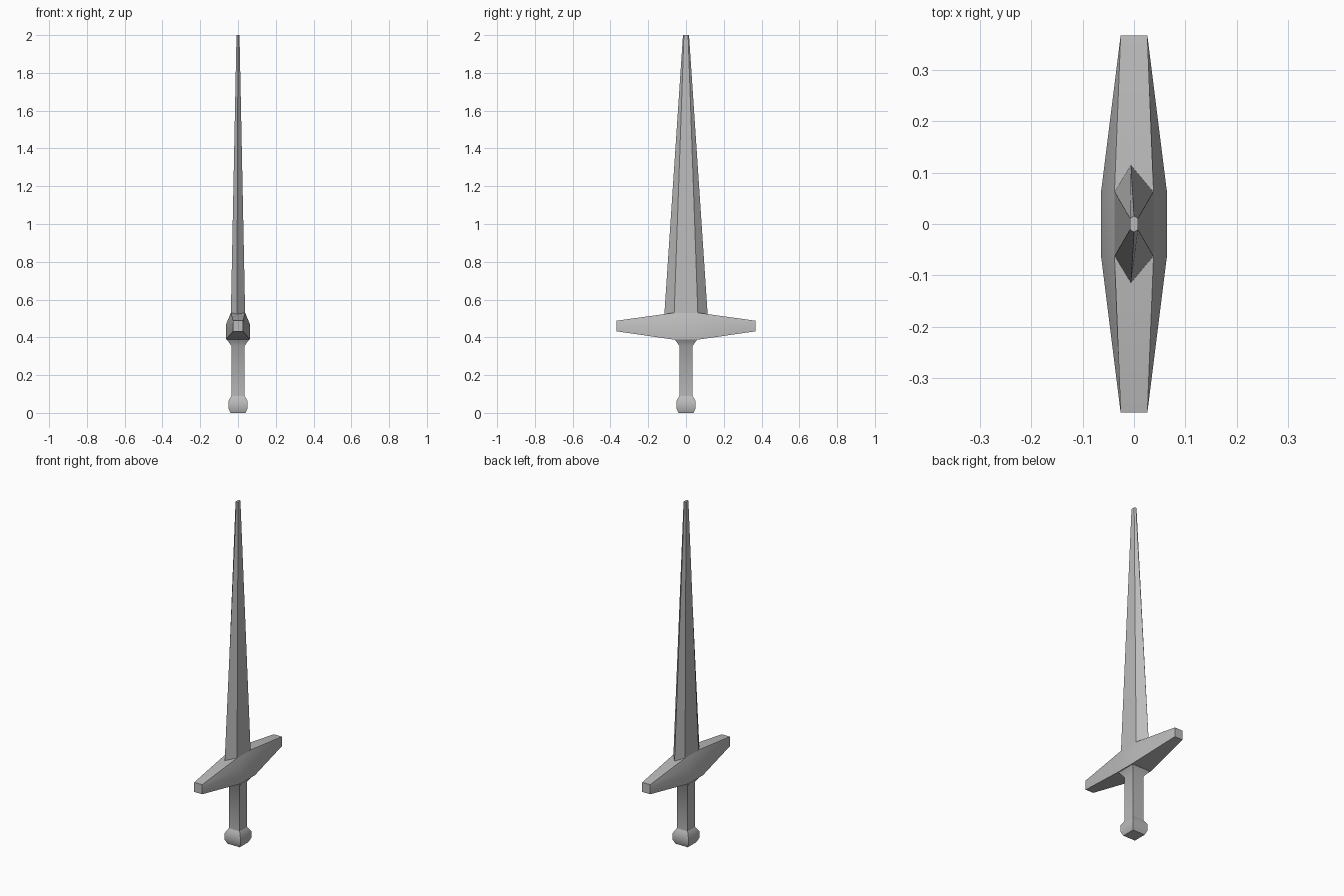
import bpy
import math

old = bpy.data.objects.get("Cube")
if old:
    bpy.data.objects.remove(old, do_unlink=True)

metal = bpy.data.materials.new("grey metal")
metal.use_nodes = True
grey = (0.5, 0.5, 0.5, 1)
metal.diffuse_color = grey
metal.node_tree.nodes["Principled BSDF"].inputs["Base Color"].default_value = grey


def loft(name, rings, angle=30):
    """Skin a list of equal-length point rings and cap both ends."""
    n = len(rings[0])
    verts = [p for ring in rings for p in ring]
    faces = [tuple(range(n))[::-1], tuple(range(len(verts) - n, len(verts)))]
    for r in range(len(rings) - 1):
        for i in range(n):
            j = (i + 1) % n
            faces.append((r * n + i, r * n + j, (r + 1) * n + j, (r + 1) * n + i))
    mesh = bpy.data.meshes.new(name)
    mesh.from_pydata(verts, [], faces)
    mesh.materials.append(metal)
    obj = bpy.data.objects.new(name, mesh)
    bpy.context.collection.objects.link(obj)
    bpy.ops.object.select_all(action='DESELECT')
    obj.select_set(True)
    bpy.context.view_layer.objects.active = obj
    bpy.ops.object.mode_set(mode='EDIT')
    bpy.ops.mesh.select_all(action='SELECT')
    bpy.ops.mesh.normals_make_consistent(inside=False)
    bpy.ops.object.mode_set(mode='OBJECT')
    bpy.ops.object.shade_smooth_by_angle(angle=math.radians(angle))
    return obj


def square(half, z):
    return [(half, half, z), (-half, half, z), (-half, -half, z), (half, -half, z)]


def blade_ring(x, y, tip, ridge, z):
    return [(x, y, z), (ridge, tip, z), (-x, y, z),
            (-x, -y, z), (ridge, -tip, z), (x, -y, z)]


def guard_ring(y, top_x, side_x, top, shoulder, bottom):
    return [(top_x, y, top), (side_x, y, shoulder), (side_x, y, bottom),
            (-side_x, y, bottom), (-side_x, y, shoulder), (-top_x, y, top)]


# Tapering six-sided blade with a blunt tip
loft("blade", [blade_ring(0.038, 0.063, 0.115, -0.006, 0.515),
               blade_ring(0.008, 0.011, 0.016, 0, 2.0)])

# Crossguard: deep in the middle, narrowing to square ends
end = (0.026, 0.026, 0.488, 0.47, 0.432)
middle = (0.038, 0.064, 0.53, 0.467, 0.388)
loft("crossguard", [guard_ring(-0.368, *end), guard_ring(-0.065, *middle),
                    guard_ring(0.065, *middle), guard_ring(0.368, *end)])

# Square grip flaring into the underside of the guard
loft("grip", [square(0.035, 0.07), square(0.035, 0.355), square(0.062, 0.392)], 50)

# Chamfered pommel
loft("pommel", [square(0.04, 0), square(0.051, 0.025),
                square(0.051, 0.063), square(0.035, 0.09)], 35)
